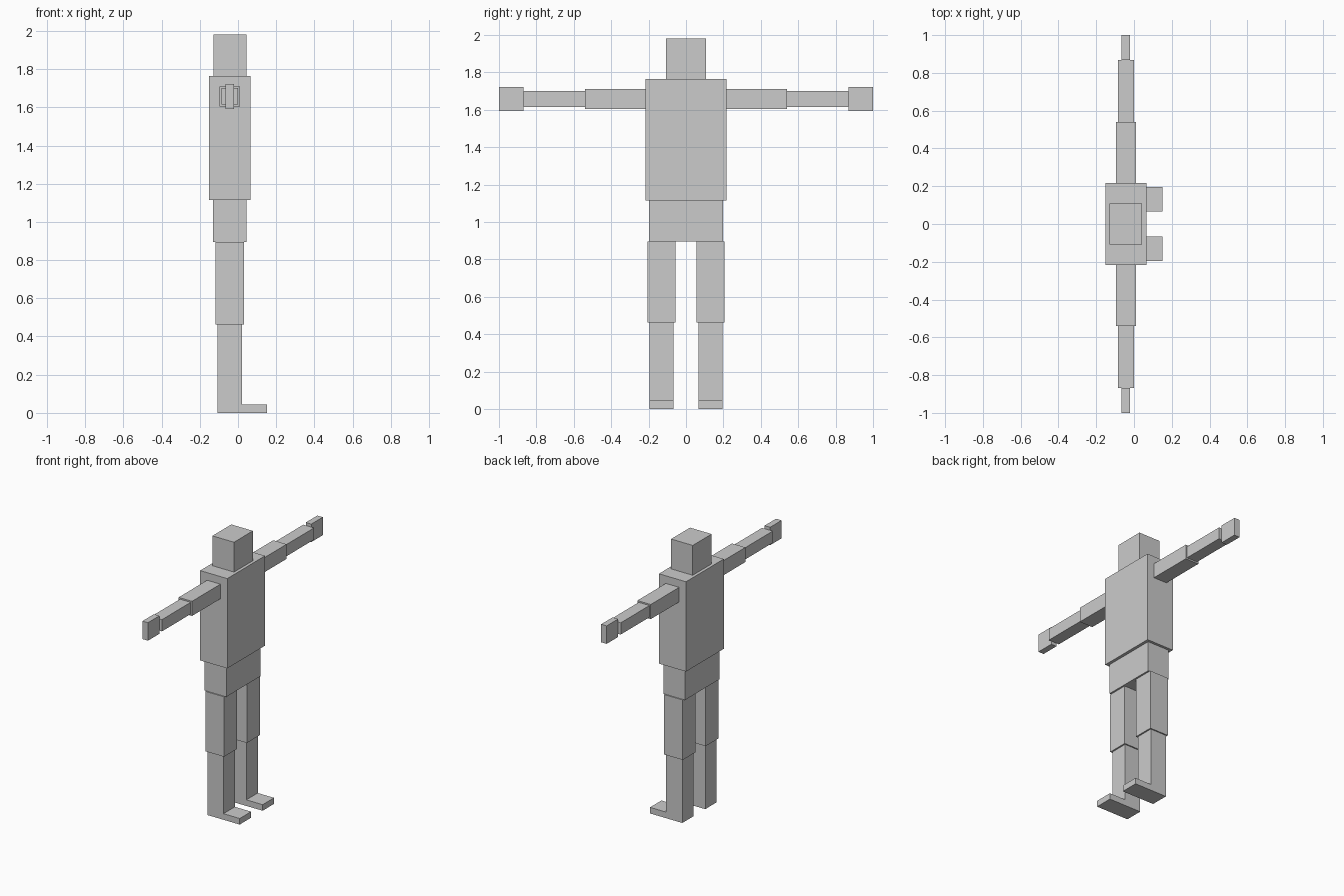
import bpy, bmesh

if "Cube" in bpy.data.objects:
    bpy.data.objects.remove(bpy.data.objects["Cube"])

CX = -0.043  # shared body axis in x


def box(name, width, y0, y1, z0, z1):
    """Box centred on the body axis in x, spanning the y and z ranges."""
    bm = bmesh.new()
    bmesh.ops.create_cube(bm, size=1)
    for v in bm.verts:
        v.co.x *= width
        v.co.y = y1 if v.co.y > 0 else y0
        v.co.z = z1 if v.co.z > 0 else z0
    return finish(name, bm, CX)


def prism(name, profile, y0, y1):
    """Extrude an x-z profile along y."""
    bm = bmesh.new()
    face = bm.faces.new([bm.verts.new((x, y0, z)) for x, z in profile])
    ext = bmesh.ops.extrude_face_region(bm, geom=[face])
    for g in ext["geom"]:
        if isinstance(g, bmesh.types.BMVert):
            g.co.y = y1
    return finish(name, bm, 0)


def finish(name, bm, x):
    bmesh.ops.recalc_face_normals(bm, faces=bm.faces)
    mesh = bpy.data.meshes.new(name)
    bm.to_mesh(mesh)
    bm.free()
    obj = bpy.data.objects.new(name, mesh)
    obj.location.x = x
    bpy.context.collection.objects.link(obj)
    return obj


# Head and trunk
box("head", 0.173, -0.108, 0.108, 1.765, 1.981)
box("torso", 0.217, -0.216, 0.216, 1.115, 1.765)
box("pelvis", 0.174, -0.197, 0.197, 0.896, 1.115)

# Lower leg with the foot sticking out towards +x
leg_back, leg_front, toe = -0.108, 0.021, 0.151
leg_profile = [(leg_back, 0), (toe, 0), (toe, 0.044), (leg_front, 0.044),
               (leg_front, 0.462), (leg_back, 0.462)]

# Arms and legs, one set per side
for side, s in (("left", 1), ("right", -1)):
    def limb(part, width, a, b, z0, z1):
        box(f"{side}_{part}", width, *sorted((s * a, s * b)), z0, z1)

    limb("upper_arm", 0.107, 0.216, 0.541, 1.604, 1.71)
    limb("forearm", 0.086, 0.541, 0.869, 1.615, 1.70)
    limb("hand", 0.044, 0.869, 1.0, 1.592, 1.722)
    limb("thigh", 0.149, 0.057, 0.205, 0.462, 0.896)
    prism(f"{side}_lower_leg_and_foot", leg_profile, *sorted((s * 0.066, s * 0.196)))
